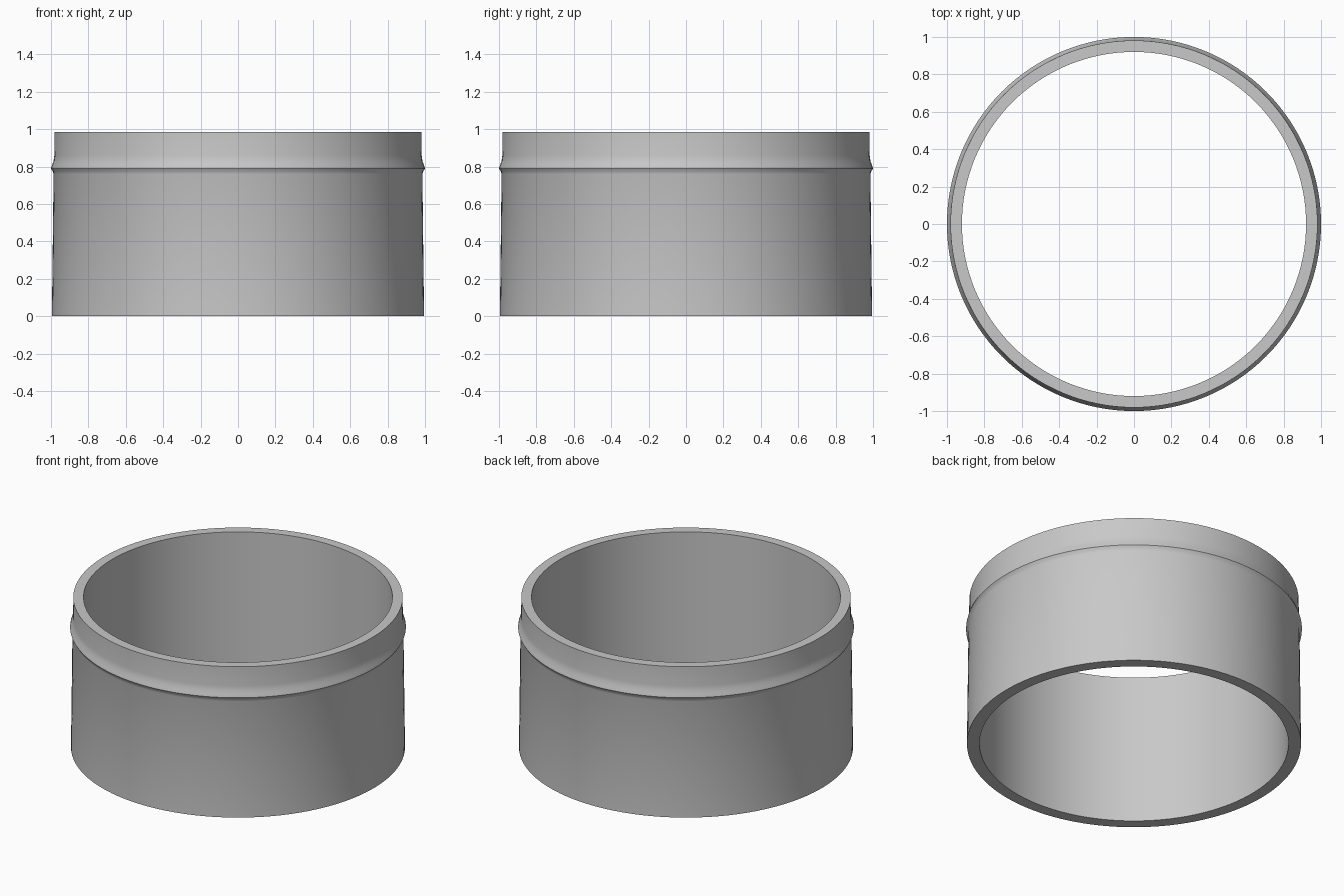
import bpy, bmesh, math
from mathutils import Matrix

cube = bpy.data.objects.get("Cube")
if cube:
    bpy.data.objects.remove(cube, do_unlink=True)

# Plain grey material
grey = bpy.data.materials.new("light grey")
grey.use_nodes = True
colour = (0.58, 0.58, 0.58, 1)
grey.diffuse_color = colour
grey.node_tree.nodes["Principled BSDF"].inputs["Base Color"].default_value = colour

# Wall cross-section (radius, height): tapered sleeve, raised bead, neck, straight bore
PROFILE = [
    (0.92, 0), (0.995, 0), (0.986, 0.76), (0.991, 0.775), (1.0, 0.79),
    (0.994, 0.81), (0.986, 0.83), (0.982, 0.86), (0.981, 0.985), (0.92, 0.985),
]
SIDES = 128


def lathe(name, profile, sides, material):
    bm = bmesh.new()
    rings = []
    for i in range(sides):
        turn = Matrix.Rotation(math.tau * i / sides, 3, "Z")
        rings.append([bm.verts.new((r, 0, z)) for r, z in profile])
        bmesh.ops.rotate(bm, verts=rings[-1], matrix=turn)
    n = len(profile)
    for i in range(sides):
        a, b = rings[i], rings[(i + 1) % sides]
        for j in range(n):
            k = (j + 1) % n
            bm.faces.new((a[j], b[j], b[k], a[k]))
    bmesh.ops.recalc_face_normals(bm, faces=bm.faces)
    mesh = bpy.data.meshes.new(name)
    bm.to_mesh(mesh)
    bm.free()
    mesh.materials.append(material)
    obj = bpy.data.objects.new(name, mesh)
    bpy.context.collection.objects.link(obj)
    return obj


# Ring sleeve with smooth walls and sharp rims
sleeve = lathe("ring_sleeve", PROFILE, SIDES, grey)
bpy.ops.object.select_all(action="DESELECT")
sleeve.select_set(True)
bpy.context.view_layer.objects.active = sleeve
bpy.ops.object.shade_smooth_by_angle(angle=math.radians(40))
